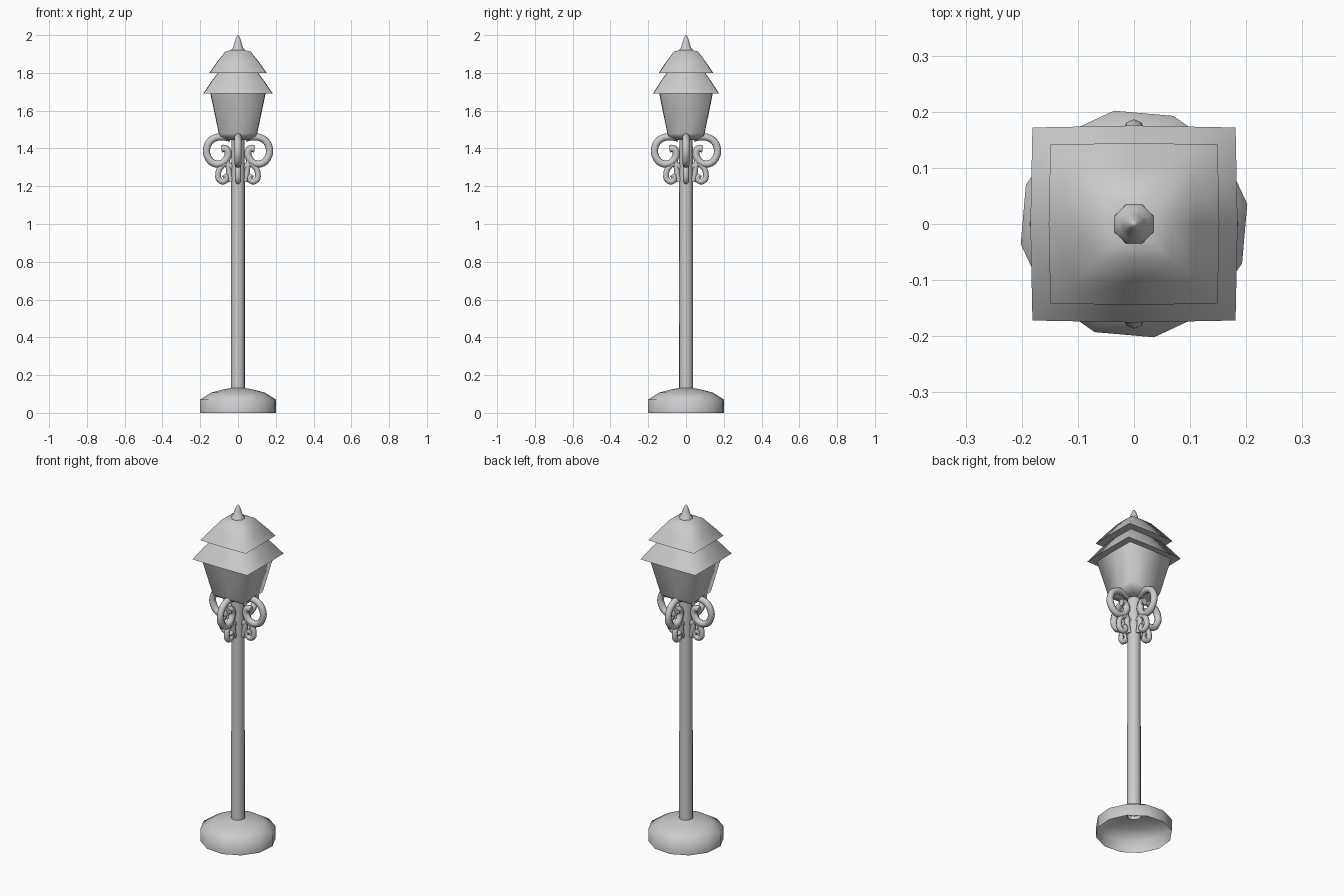
import bpy, bmesh, math
from math import cos, sin, pi, radians

if "Cube" in bpy.data.objects:
    bpy.data.objects.remove(bpy.data.objects["Cube"])


def finish(name, bm, angle):
    bmesh.ops.remove_doubles(bm, verts=bm.verts, dist=1e-5)
    bmesh.ops.recalc_face_normals(bm, faces=bm.faces)
    me = bpy.data.meshes.new(name)
    bm.to_mesh(me)
    bm.free()
    me.shade_smooth()
    me.set_sharp_from_angle(angle=radians(angle))
    ob = bpy.data.objects.new(name, me)
    bpy.context.collection.objects.link(ob)
    return ob


def loft(name, rings, cap_bottom=False, cap_top=False, angle=95):
    """Skin a stack of equal-length point rings."""
    bm = bmesh.new()
    vs = [[bm.verts.new(p) for p in r] for r in rings]
    n = len(vs[0])
    for a, b in zip(vs, vs[1:]):
        for i in range(n):
            j = (i + 1) % n
            bm.faces.new((a[i], a[j], b[j], b[i]))
    if cap_bottom:
        bm.faces.new(vs[0][::-1])
    if cap_top:
        bm.faces.new(vs[-1])
    return finish(name, bm, angle)


def circle(r, z, n, start=0):
    return [(r * cos(start + 2 * pi * i / n), r * sin(start + 2 * pi * i / n), z)
            for i in range(n)]


def square(h, z, ky=0.95):
    """Square ring with slightly bowed sides."""
    pts = [(1, 1), (0, 1.02), (-1, 1), (-1.02, 0), (-1, -1), (0, -1.02), (1, -1), (1.02, 0)]
    return [(x * h, y * h * ky, z) for x, y in pts]


# hollow domed base
base = [(0.205, 0), (0.205, 0.07), (0.145, 0.107), (0.09, 0.122), (0.035, 0.132)]
loft("base", [circle(r, z, 12, radians(10)) for r, z in base])

# pole
loft("pole", [circle(r, z, 10, radians(10)) for r, z in [(0.038, 0.11), (0.036, 1.47)]], angle=60)

# lantern body
body = [(0.055, 1.445), (0.095, 1.465), (0.1, 1.48), (0.143, 1.69)]
loft("lantern_body", [square(h, z, 0.97) for h, z in body], cap_bottom=True)

# two-tier roof
roof = [(0.141, 1.69), (0.181, 1.69), (0.138, 1.755), (0.105, 1.80), (0.149, 1.80),
        (0.107, 1.86), (0.066, 1.913), (0.03, 1.922)]
loft("roof", [square(h, z) for h, z in roof], cap_top=True)

# finial
finial = [(0.039, 1.912), (0.037, 1.925), (0.028, 1.935), (0.017, 1.972), (0.007, 1.994), (0.002, 2.0)]
loft("finial", [circle(r, z, 8, pi / 8) for r, z in finial], cap_top=True)

# scroll bracket, drawn in the xz plane and copied to four sides
scrolls = [
    [(0.04, 1.455), (0.09, 1.462), (0.14, 1.445), (0.165, 1.405), (0.162, 1.36), (0.13, 1.322),
     (0.09, 1.32), (0.06, 1.345), (0.053, 1.38), (0.068, 1.4), (0.088, 1.397)],
    [(0.03, 1.30), (0.065, 1.318), (0.095, 1.295), (0.105, 1.262), (0.1, 1.235), (0.075, 1.225),
     (0.06, 1.245), (0.072, 1.262)],
    [(0.035, 1.225), (0.045, 1.26), (0.05, 1.30), (0.06, 1.34)],
]
cu = bpy.data.curves.new("bracket_path", 'CURVE')
cu.dimensions = '3D'
cu.bevel_depth = 0.019
cu.bevel_resolution = 2
cu.resolution_u = 3
cu.use_fill_caps = True
for pts, thick in zip(scrolls, (1.0, 0.8, 0.8)):
    sp = cu.splines.new('BEZIER')
    sp.bezier_points.add(len(pts) - 1)
    for bp, (x, z) in zip(sp.bezier_points, pts):
        bp.co = (x, 0, z)
        bp.radius = thick
        bp.handle_left_type = bp.handle_right_type = 'AUTO'
path = bpy.data.objects.new("bracket_path", cu)
bpy.context.collection.objects.link(path)
dg = bpy.context.evaluated_depsgraph_get()
mesh = bpy.data.meshes.new_from_object(path.evaluated_get(dg))
bpy.data.objects.remove(path)
mesh.shade_smooth()
mesh.set_sharp_from_angle(angle=radians(60))
for i in range(4):
    ob = bpy.data.objects.new(f"scroll_bracket_{i + 1}", mesh)
    ob.rotation_euler.z = i * pi / 2
    bpy.context.collection.objects.link(ob)
